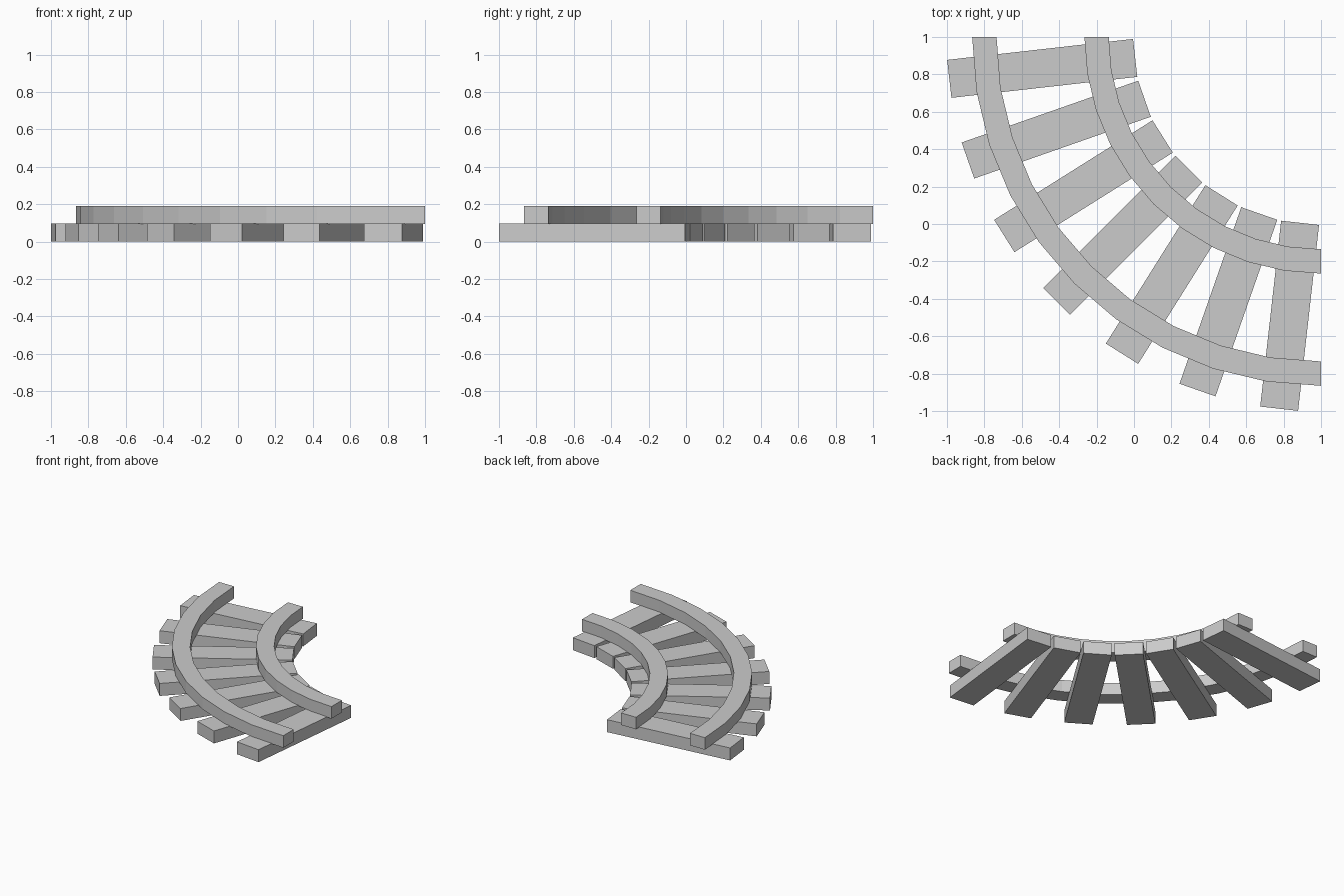
import bpy, bmesh, math
from mathutils import Matrix, Vector

if "Cube" in bpy.data.objects:
    bpy.data.objects.remove(bpy.data.objects["Cube"])

CENTRE = Vector((1, 1, 0))   # centre of the quarter-circle bend


def finish(name, bm):
    bmesh.ops.recalc_face_normals(bm, faces=bm.faces)
    mesh = bpy.data.meshes.new(name)
    bm.to_mesh(mesh)
    bm.free()
    obj = bpy.data.objects.new(name, mesh)
    bpy.context.collection.objects.link(obj)
    return obj


def rail(name, r_in, r_out, z0, z1, steps=10):
    # Rectangular section swept through 90 degrees, capped at both ends
    bm = bmesh.new()
    rings = []
    for i in range(steps + 1):
        a = math.pi + i / steps * math.pi / 2
        c, s = math.cos(a), math.sin(a)
        rings.append([bm.verts.new((CENTRE.x + r * c, CENTRE.y + r * s, z))
                      for r, z in ((r_in, z0), (r_out, z0), (r_out, z1), (r_in, z1))])
    for a, b in zip(rings, rings[1:]):
        for k in range(4):
            n = (k + 1) % 4
            bm.faces.new((a[k], a[n], b[n], b[k]))
    bm.faces.new(rings[0])
    bm.faces.new(rings[-1])
    return finish(name, bm)


def sleeper(name, angle, r_in=1.0, r_out=2.0, width=0.204, height=0.098):
    # Flat plank pointing at the bend centre
    bm = bmesh.new()
    m = (Matrix.Translation(CENTRE) @ Matrix.Rotation(angle, 4, 'Z')
         @ Matrix.Translation(((r_in + r_out) / 2, 0, height / 2))
         @ Matrix.Diagonal((r_out - r_in, width, height, 1)))
    bmesh.ops.create_cube(bm, size=1, matrix=m)
    return finish(name, bm)


# Two curved rails
rail("inner_rail", 1.135, 1.265, 0.095, 0.19)
rail("outer_rail", 1.735, 1.865, 0.095, 0.19)

# Seven evenly fanned sleepers
for i in range(7):
    sleeper(f"sleeper_{i + 1}", math.pi + (i + 0.5) * math.pi / 14)
